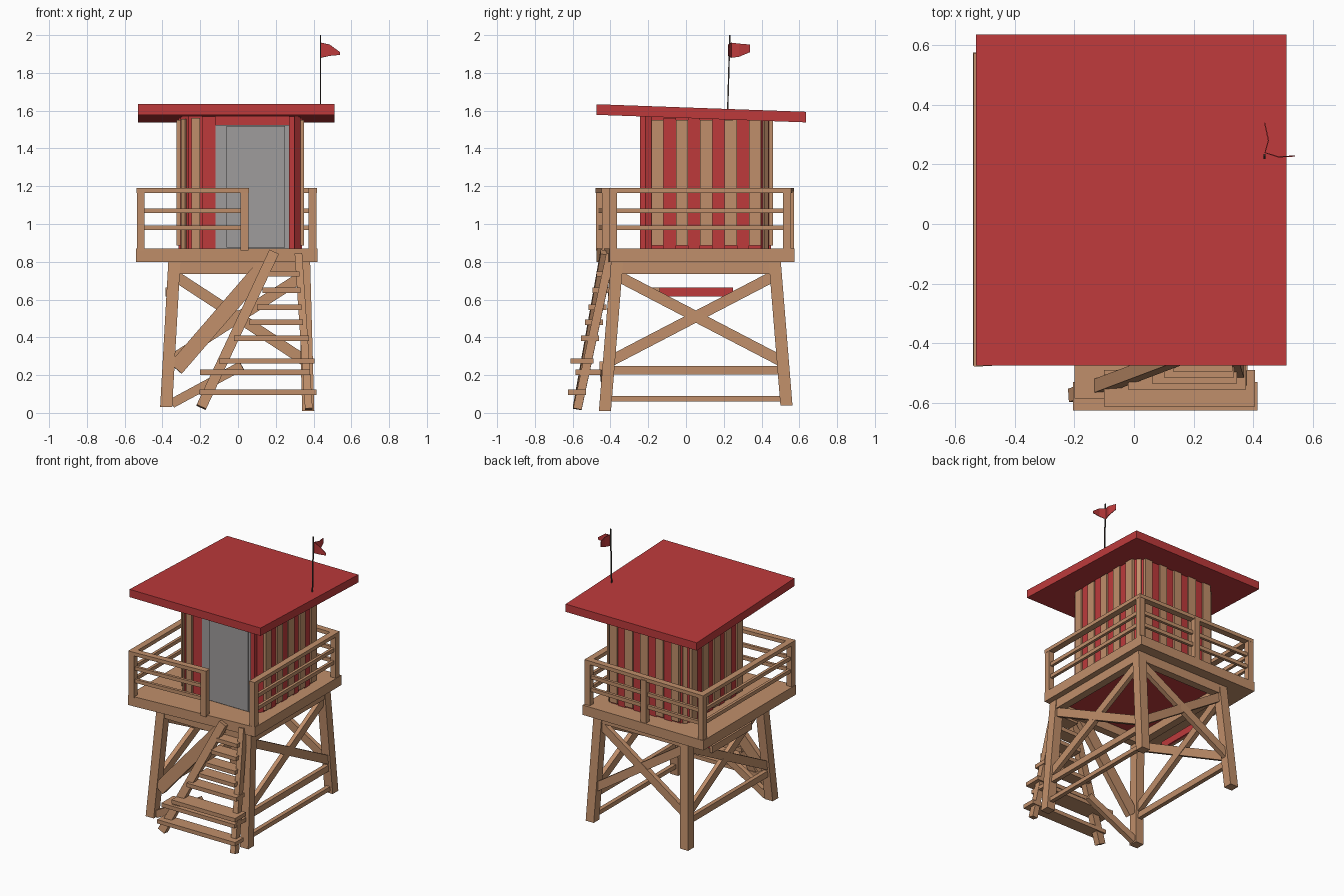
import bpy, bmesh, math
from mathutils import Vector

if "Cube" in bpy.data.objects:
    bpy.data.objects.remove(bpy.data.objects["Cube"])


def mat(name, c):
    m = bpy.data.materials.new(name)
    m.diffuse_color = (*c, 1)
    m.use_nodes = True
    m.node_tree.nodes["Principled BSDF"].inputs["Base Color"].default_value = m.diffuse_color
    return m


WOOD = mat("tan wood", (0.53, 0.275, 0.145))
RED = mat("red paint", (0.51, 0.042, 0.044))
GREY = mat("grey door", (0.345, 0.335, 0.335))
DARK = mat("dark pole", (0.06, 0.05, 0.045))


def make(name, verts, faces, m):
    me = bpy.data.meshes.new(name)
    me.from_pydata(verts, [], faces)
    bm = bmesh.new()
    bm.from_mesh(me)
    bmesh.ops.recalc_face_normals(bm, faces=bm.faces)
    bm.to_mesh(me)
    bm.free()
    me.materials.append(m)
    ob = bpy.data.objects.new(name, me)
    bpy.context.collection.objects.link(ob)
    return ob


def hexa(name, low, high, m):
    """Solid between two matching rings of points."""
    n = len(low)
    f = [tuple(reversed(range(n))), tuple(range(n, 2 * n))]
    f += [(i, (i + 1) % n, (i + 1) % n + n, i + n) for i in range(n)]
    return make(name, list(low) + list(high), f, m)


def box(name, x0, x1, y0, y1, z0, z1, m=WOOD):
    r = [(x0, y0), (x1, y0), (x1, y1), (x0, y1)]
    return hexa(name, [(*p, z0) for p in r], [(*p, z1) for p in r], m)


def bar(name, p, q, w, t, normal, m=WOOD):
    """Beam from p to q, t thick along the normal, w wide across it."""
    p, q, n = Vector(p), Vector(q), Vector(normal)
    d = (q - p).normalized()
    s = d.cross(n).normalized() * w / 2
    u = s.cross(d).normalized() * t / 2
    ring = [s + u, s - u, -s - u, -s + u]
    return hexa(name, [p + r for r in ring], [q + r for r in ring], m)


# Splayed legs, each a skewed box
def leg_at(sx, sy, z):
    k = z / 0.80
    x = 0.372 - 0.022 * k if sx > 0 else -0.382 + 0.045 * k
    y = 0.535 - 0.065 * k if sy > 0 else -0.43 + 0.065 * k
    return x, y


def ring(sx, sy, z, h=0.032):
    x, y = leg_at(sx, sy, z)
    return [(x + a * h, y + b * h, z) for a, b in ((-1, -1), (1, -1), (1, 1), (-1, 1))]


for sx, sy, z0 in ((-1, -1, 0.03), (1, -1, 0.01), (1, 1, 0.04), (-1, 1, 0.04)):
    hexa("leg", ring(sx, sy, z0), ring(sx, sy, 0.80), WOOD)

# Beams, bracing and low rails between the legs
X, Y = (1, 0, 0), (0, 1, 0)


def pt(a, z):
    return (*leg_at(*a, z), z)


FL, FR, BR, BL = (-1, -1), (1, -1), (1, 1), (-1, 1)
for a, b, n in ((FL, FR, Y), (FR, BR, X), (BR, BL, Y), (BL, FL, X)):
    bar("top_beam", pt(a, 0.768), pt(b, 0.768), 0.065, 0.055, n)
    if n == X:
        bar("low_rail", pt(a, 0.225), pt(b, 0.225), 0.045, 0.03, n)
    if (a, b) != (FL, FR):
        bar("cross_brace", pt(a, 0.27), pt(b, 0.73), 0.058, 0.03, n)
        bar("cross_brace", pt(a, 0.73), pt(b, 0.27), 0.058, 0.034, n)
bar("ground_rail", pt(FR, 0.075), pt(BR, 0.075), 0.03, 0.03, X)
bar("front_brace", (-0.33, -0.415, 0.235), (0.15, -0.38, 0.79), 0.085, 0.04, Y)
bar("lower_front_brace", (-0.35, -0.42, 0.05), (0.02, -0.44, 0.25), 0.05, 0.035, Y)
box("red_side_board", -0.365, -0.35, -0.14, 0.25, 0.615, 0.665, RED)
box("side_board_back", -0.385, -0.365, -0.20, 0.25, 0.615, 0.665)

# Slightly skewed deck with red underside
corners = [(-0.54, -0.475), (0.42, -0.405), (0.42, 0.575), (-0.54, 0.575)]
hexa("deck", [(*c, 0.80) for c in corners], [(*c, 0.87) for c in corners], WOOD)
box("deck_underside", -0.32, 0.33, -0.34, 0.45, 0.793, 0.80, RED)

# Railings
rail_posts = {
    "front_left": (-0.515, -0.455), "front_gate": (0.035, -0.425), "front_right": (0.395, -0.385),
    "back_right": (0.395, 0.535), "back_middle": (-0.06, 0.55), "back_left": (-0.515, 0.55)}
for k, (x, y) in rail_posts.items():
    box(k + "_post", x - 0.021, x + 0.021, y - 0.021, y + 0.021, 0.86, 1.175)
for a, b, n in (("front_left", "front_gate", Y), ("front_right", "back_right", X),
                ("back_right", "back_left", Y), ("back_left", "front_left", X)):
    p, q = Vector((*rail_posts[a], 0)), Vector((*rail_posts[b], 0))
    e = (q - p).normalized() * 0.022
    for z in (0.98, 1.07):
        up = Vector((0, 0, z))
        bar("rail", p + up, q + up, 0.026, 0.02, n)
    up = Vector((0, 0, 1.178))
    bar("top_rail", p - e + up, q + e + up, 0.026, 0.045, n)

# Cabin core with chamfered corners, sloping top
x0, x1, y0, y1, c = -0.305, 0.33, -0.225, 0.44, 0.042
plan = [(x0 + c, y0), (x1 - c, y0), (x1, y0 + c), (x1, y1 - c),
        (x1 - c, y1), (x0 + c, y1), (x0, y1 - c), (x0, y0 + c)]
hexa("cabin_core", [(*p, 0.86) for p in plan],
     [(*p, 1.58 - 0.036 * (p[1] - y0)) for p in plan], RED)

# Alternating tan and red boards on the sides and back
N = 9
for i in range(N):
    m, t = (WOOD, 0.02) if i % 2 == 0 else (RED, 0.009)
    w = (y1 - y0 - 2 * c) / N
    a = y0 + c + w * i
    z0, z1 = (0.885, 1.55) if i % 2 == 0 else (0.87, 1.56)
    box("right_wall_board", x1 - 0.01, x1 + t, a, a + w, z0, z1, m)
    box("left_wall_board", x0 - t, x0 + 0.01, a, a + w, z0, z1, m)
    w = (x1 - x0 - 2 * c) / N
    a = x0 + c + w * i
    box("back_wall_board", a, a + w, y1 - 0.01, y1 + t, z0, z1, m)

# Tan battens on the corner chamfers
h = c / 2
for x, y, n in ((x1 - h, y1 - h, (1, 1, 0)), (x0 + h, y1 - h, (-1, 1, 0)), (x0 + h, y0 + h, (-1, -1, 0))):
    bar("corner_batten", (x, y, 0.87), (x, y, 1.555), 0.03, 0.02, n)

# Front wall trim and door
box("front_board_left", -0.245, -0.20, y0 - 0.015, y0, 0.87, 1.56)
box("front_red_panel", -0.19, -0.12, y0 - 0.015, y0, 0.87, 1.57, RED)
box("front_red_strip", 0.27, 0.30, y0 - 0.018, y0 + 0.01, 0.87, 1.57, RED)
box("door_frame", -0.125, 0.27, y0 - 0.010, y0, 0.87, 1.525, GREY)
box("door", -0.06, 0.25, y0 - 0.018, y0, 0.875, 1.52, GREY)

# Sloping slab roof
rf = [(-0.53, -0.475, 1.578), (0.512, -0.475, 1.578), (0.512, 0.635, 1.538), (-0.53, 0.635, 1.538)]
hexa("roof", rf, [(x, y, z + 0.056) for x, y, z in rf], RED)

# Stairs: two stringers and treads
bar("left_stringer", (-0.195, -0.575, 0.03), (0.19, -0.43, 0.85), 0.055, 0.045, Y)
bar("right_stringer", (0.375, -0.575, 0.02), (0.32, -0.40, 0.84), 0.04, 0.045, Y)
treads = ((0.11, -0.205, 0.415, -0.625, -0.53), (0.215, -0.20, 0.38, -0.585, -0.45),
          (0.275, -0.10, 0.405, -0.612, -0.49), (0.395, -0.02, 0.375, -0.555, -0.46),
          (0.48, 0.06, 0.345, -0.535, -0.44), (0.56, 0.10, 0.335, -0.515, -0.42),
          (0.65, 0.13, 0.33, -0.495, -0.40), (0.735, 0.16, 0.325, -0.475, -0.38))
for z, a, b, f, d in treads:
    box("stair_tread", a, b, f, d, z - 0.014, z + 0.014)

# Flag pole and bent flag
bar("flag_pole", (0.437, 0.22, 1.58), (0.437, 0.232, 2.0), 0.007, 0.007, Y, DARK)
path = [(0.44, 0.34, 1.91, 1.95), (0.453, 0.28, 1.885, 1.955), (0.441, 0.24, 1.88, 1.96),
        (0.485, 0.227, 1.89, 1.95), (0.54, 0.23, 1.895, 1.91)]
vs = [v for x, y, a, b in path for v in ((x, y, a), (x, y, b))]
flag = make("flag", vs, [(2 * i, 2 * i + 2, 2 * i + 3, 2 * i + 1) for i in range(4)], RED)
flag.modifiers.new("thickness", "SOLIDIFY").thickness = 0.004
